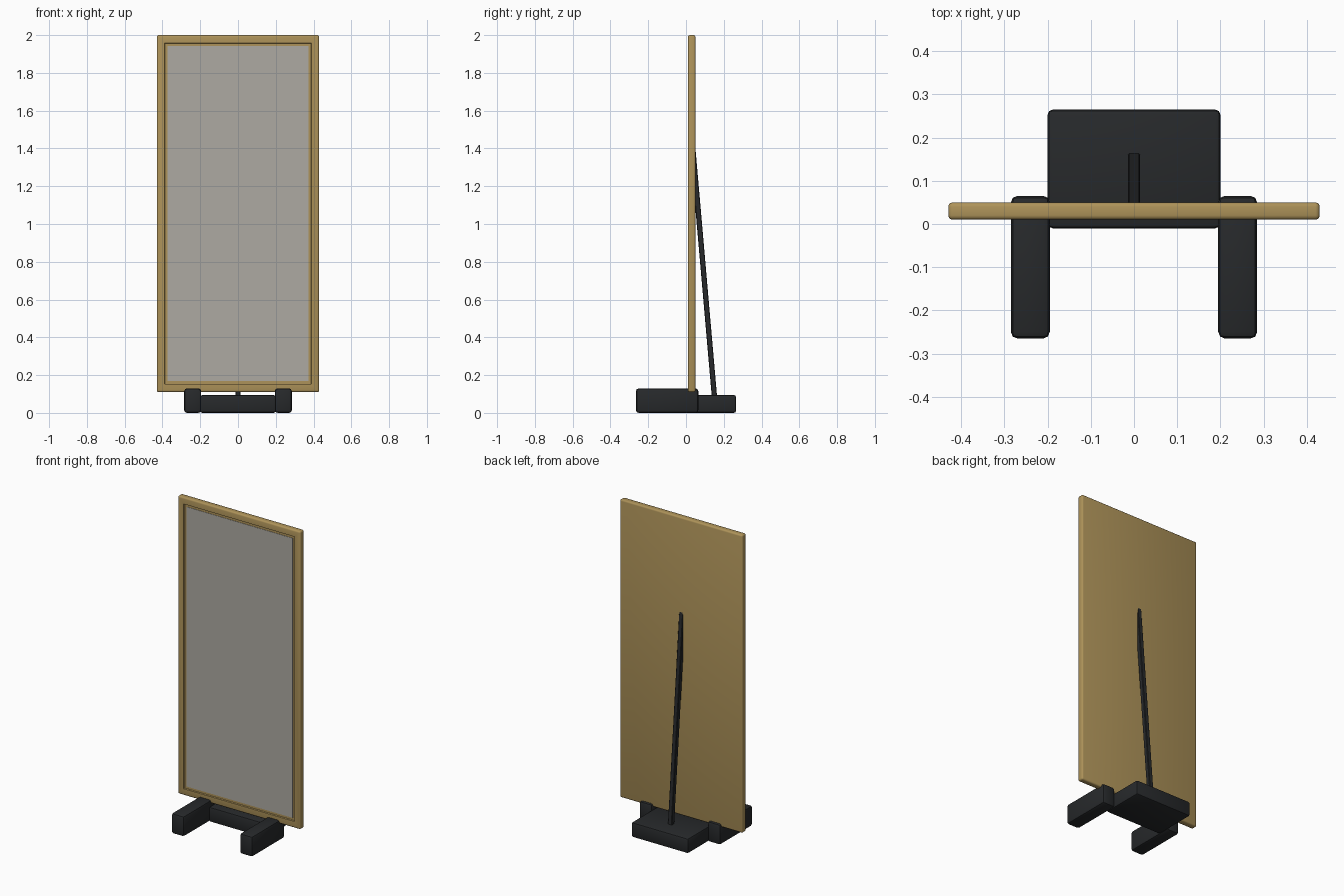
import bpy, bmesh
from mathutils import Vector

if "Cube" in bpy.data.objects:
    bpy.data.objects.remove(bpy.data.objects["Cube"])


def material(name, color):
    m = bpy.data.materials.new(name)
    m.diffuse_color = (*color, 1)
    m.use_nodes = True
    m.node_tree.nodes["Principled BSDF"].inputs["Base Color"].default_value = m.diffuse_color
    return m


gold = material("gold", (0.42, 0.29, 0.10))
glass = material("glass", (0.42, 0.40, 0.36))
black = material("black", (0.02, 0.022, 0.024))


def box(name, lo, hi, mat, bevel=0.0, segments=2, recess=None):
    """Bevelled box between two corners; recess = (border, depth) sinks the front face."""
    lo, hi = Vector(lo), Vector(hi)
    bm = bmesh.new()
    bmesh.ops.create_cube(bm, size=1)
    for v in bm.verts:
        v.co = Vector(a * b for a, b in zip(v.co, hi - lo)) + (lo + hi) / 2
    if bevel:
        bmesh.ops.bevel(bm, geom=bm.edges[:], offset=bevel, segments=segments,
                        profile=0.5, affect='EDGES')
    if recess:
        bm.normal_update()
        front = max((f for f in bm.faces if f.normal.y < -0.99), key=lambda f: f.calc_area())
        border, depth = recess
        bmesh.ops.inset_region(bm, faces=[front], thickness=border - bevel)
        bmesh.ops.inset_region(bm, faces=[front], thickness=0.003, depth=-depth)
    me = bpy.data.meshes.new(name)
    bm.to_mesh(me)
    bm.free()
    me.materials.append(mat)
    ob = bpy.data.objects.new(name, me)
    bpy.context.collection.objects.link(ob)
    bpy.ops.object.select_all(action='DESELECT')
    ob.select_set(True)
    bpy.context.view_layer.objects.active = ob
    bpy.ops.object.shade_smooth_by_angle(angle=0.6)
    return ob


# Upright frame with a shallow recess, and the mirror pane lying in it
box("frame", (-0.43, 0.01, 0.11), (0.43, 0.05, 2.0), gold, 0.01, 3, (0.055, 0.008))
box("mirror_pane", (-0.372, 0.016, 0.168), (0.372, 0.03, 1.942), glass)

# Two front feet and the rear base block between them
for side, x in (("left", -0.24), ("right", 0.24)):
    box(side + "_foot", (x - 0.045, -0.265, 0), (x + 0.045, 0.065, 0.13), black, 0.015)
box("rear_base", (-0.2, -0.01, 0), (0.2, 0.265, 0.095), black, 0.012)

# Slanted prop from the rear base up to the back of the frame
top, bottom = Vector((0, 0.036, 1.4)), Vector((0, 0.151, 0.08))
axis = top - bottom
prop = box("rear_prop", (-0.014, -0.014, 0), (0.014, 0.014, axis.length), black, 0.003, 1)
prop.location = bottom
prop.rotation_euler = axis.to_track_quat('Z', 'Y').to_euler()
